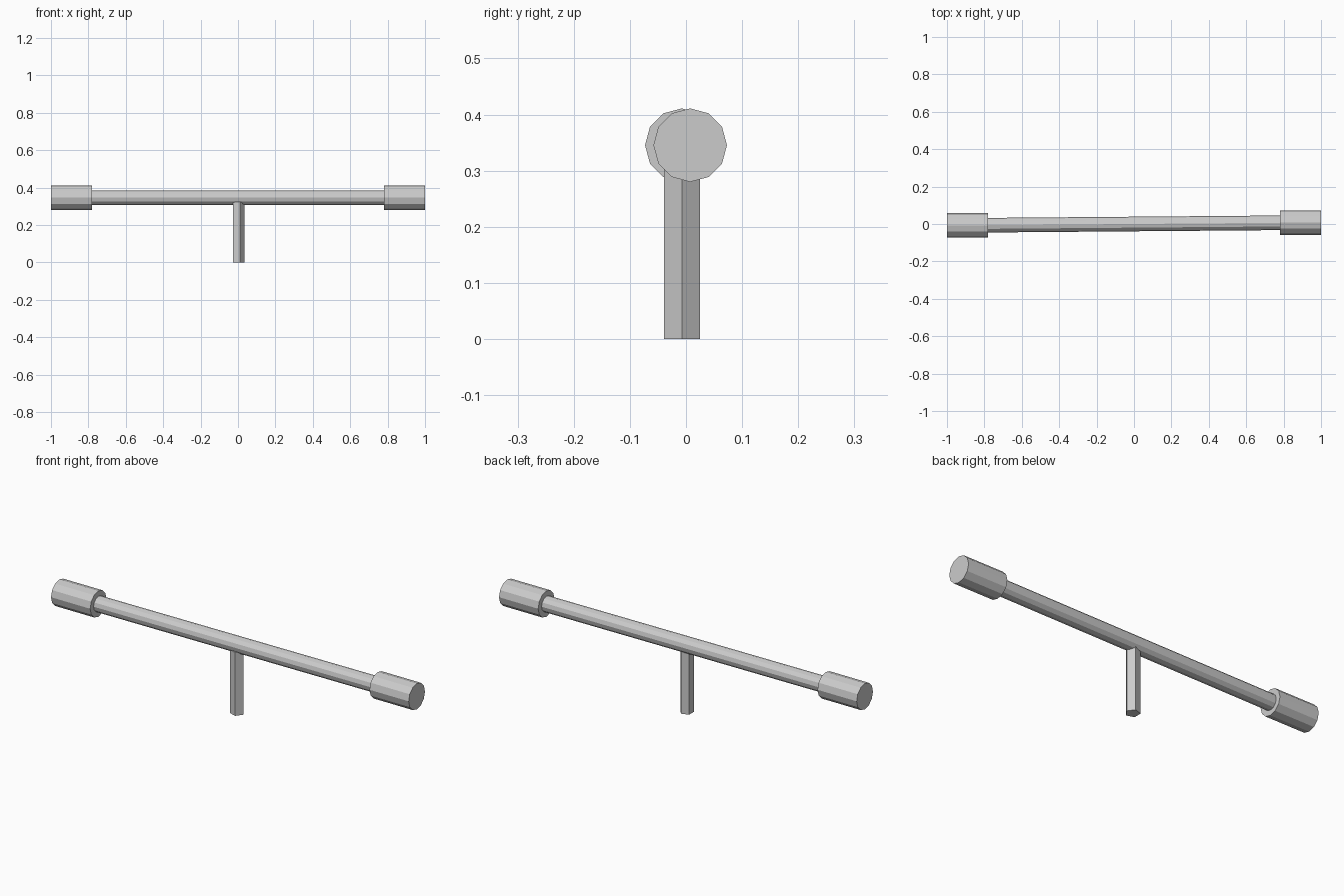
import bpy, bmesh
from math import cos, sin, pi

if "Cube" in bpy.data.objects:
    bpy.data.objects.remove(bpy.data.objects["Cube"])

AXIS_Z = 0.3455


def prism(name, ring_a, ring_b):
    """Closed flat-shaded prism between two matching rings."""
    bm = bmesh.new()
    a = [bm.verts.new(p) for p in ring_a]
    b = [bm.verts.new(p) for p in ring_b]
    n = len(a)
    for i in range(n):
        j = (i + 1) % n
        bm.faces.new((a[i], a[j], b[j], b[i]))
    bm.faces.new(a[::-1])
    bm.faces.new(b)
    bmesh.ops.recalc_face_normals(bm, faces=bm.faces)
    mesh = bpy.data.meshes.new(name)
    bm.to_mesh(mesh)
    bm.free()
    obj = bpy.data.objects.new(name, mesh)
    bpy.context.collection.objects.link(obj)


def ring_x(x, y, radius, sides=12):
    """Upright ring facing along x."""
    return [(x, y + radius * cos(2 * pi * i / sides),
             AXIS_Z + radius * sin(2 * pi * i / sides)) for i in range(sides)]


def ring_z(z, x, y, radius, sides):
    """Flat ring facing up."""
    return [(x + radius * cos(2 * pi * i / sides),
             y + radius * sin(2 * pi * i / sides), z) for i in range(sides)]


# Thick end caps, slightly offset from each other in y
for side, name in ((-1, "left_cap"), (1, "right_cap")):
    y = side * 0.0075
    prism(name, ring_x(side * 0.78, y, 0.0655), ring_x(side * 1.0, y, 0.0655))

# Long rod joining the caps
prism("crossbar", ring_x(-0.79, -0.0065, 0.039), ring_x(0.79, 0.0065, 0.039))

# Five-sided post
prism("post", ring_z(0.0, 0.001, -0.007, 0.034, 5),
      ring_z(0.322, 0.001, -0.007, 0.034, 5))
